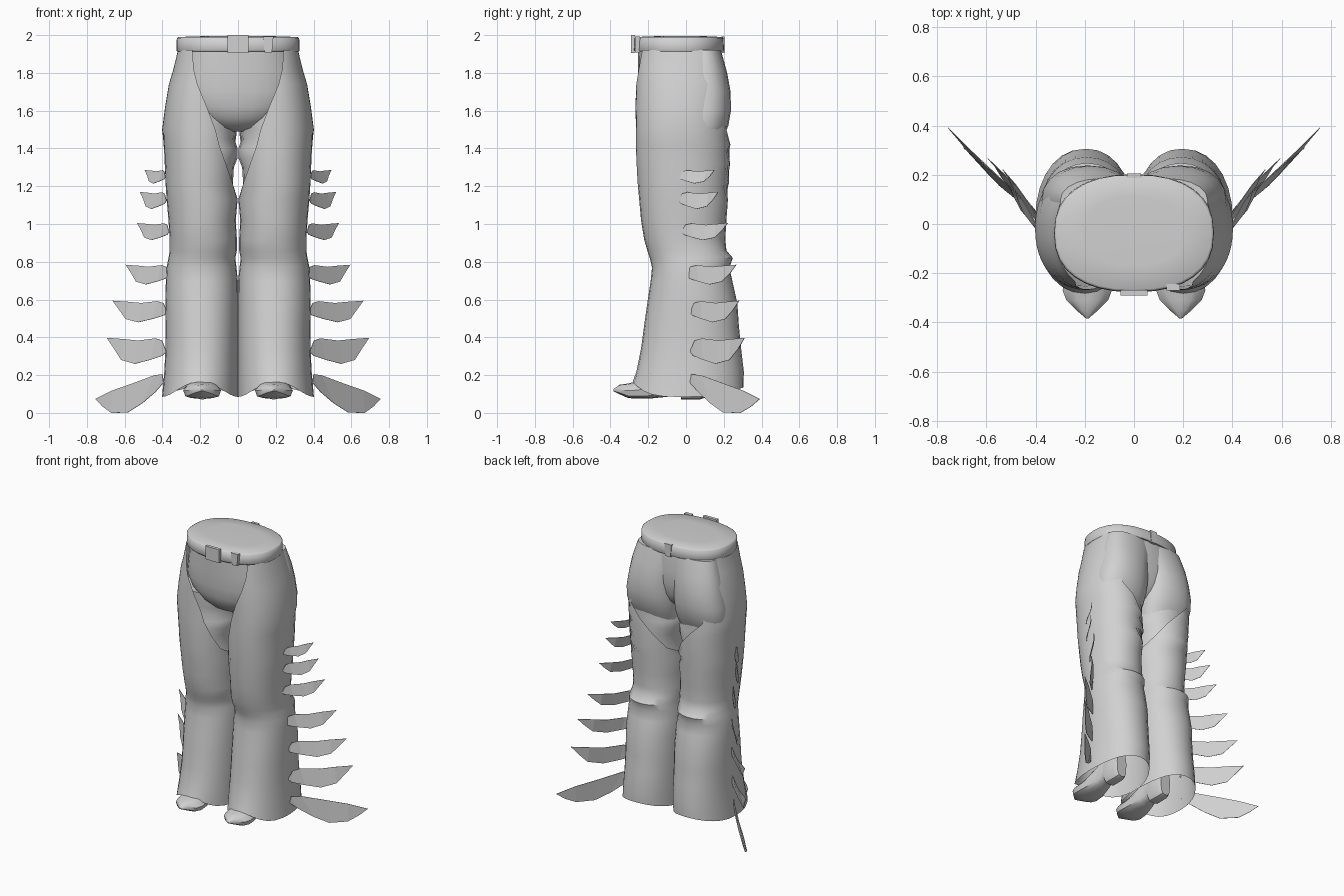
import bpy, bmesh, math

grey = bpy.data.materials.new("light grey")
grey.diffuse_color = (0.64, 0.64, 0.64, 1)


def make(name, verts, faces, mirror=False, smooth=40, recalc=True):
    me = bpy.data.meshes.new(name)
    me.from_pydata(verts, [], faces)
    bm = bmesh.new()
    bm.from_mesh(me)
    bmesh.ops.remove_doubles(bm, verts=bm.verts, dist=0.0005)
    if recalc:
        bmesh.ops.recalc_face_normals(bm, faces=bm.faces)
    bm.to_mesh(me)
    bm.free()
    me.materials.append(grey)
    ob = bpy.data.objects.new(name, me)
    bpy.context.collection.objects.link(ob)
    bpy.ops.object.select_all(action='DESELECT')
    ob.select_set(True)
    bpy.context.view_layer.objects.active = ob
    if smooth:
        bpy.ops.object.shade_smooth_by_angle(angle=math.radians(smooth))
    if mirror:
        m = ob.modifiers.new("mirror", 'MIRROR')
        m.use_mirror_merge = False
    return ob


def power(v, e):
    return math.copysign(abs(v) ** e, v)


def ring(x0, x1, y0, y1, t, n):
    """Point at angle t on a rounded rectangle spanning x0..x1, y0..y1."""
    return ((x0 + x1) / 2 + (x1 - x0) / 2 * power(math.cos(t), 2 / n),
            (y0 + y1) / 2 + (y1 - y0) / 2 * power(math.sin(t), 2 / n))


def grid_faces(rows, cols):
    return [(r * cols + c, r * cols + c + 1, (r + 1) * cols + c + 1, (r + 1) * cols + c)
            for r in range(rows - 1) for c in range(cols - 1)]


def loft(name, rows, seg=20, n=2.2, **kw):
    """Closed horizontal sections: z, x0, x1, y0, y1."""
    verts = []
    for z, x0, x1, y0, y1 in rows:
        verts += [(*ring(x0, x1, y0, y1, 2 * math.pi * i / seg, n), z) for i in range(seg + 1)]
    faces = grid_faces(len(rows), seg + 1)
    faces += [tuple(range(seg)), tuple((len(rows) - 1) * (seg + 1) + i for i in range(seg))]
    return make(name, verts, faces, **kw)


# Chaps: closed tubes below the crotch, open towards the middle above it
# z, inner x, outer x, front y, back y, front edge x, back edge x
chap_rows = [
    (1.92, 0, .318, -.258, .195, .24, .25), (1.82, 0, .342, -.264, .228, .235, .29),
    (1.74, 0, .366, -.266, .238, .215, .305), (1.62, 0, .386, -.268, .24, .165, .31),
    (1.50, 0, .402, -.265, .23, .12, .28), (1.42, 0, .394, -.266, .235, .10, .20),
    (1.32, 0, .388, -.262, .234, .065, .11), (1.22, 0, .384, -.257, .229, .03, .045),
    (1.13, .002, .378, -.248, .222, 0, 0), (1.02, .012, .368, -.238, .214, 0, 0),
    (.92, .006, .362, -.222, .208, 0, 0), (.86, .006, .362, -.205, .214, 0, 0),
    (.82, .014, .368, -.192, .248, 0, 0), (.77, .008, .378, -.18, .23, 0, 0),
    (.70, .001, .382, -.187, .245, 0, 0), (.58, 0, .385, -.205, .272, 0, 0),
    (.46, 0, .383, -.222, .28, 0, 0), (.34, 0, .384, -.238, .292, 0, 0),
    (.22, 0, .39, -.262, .306, 0, 0), (0, 0, .402, -.282, .305, 0, 0)]
N = 2.15


def edge_angle(edge, x0, x1):
    c = max(-1, min(1, (edge - (x0 + x1) / 2) / ((x1 - x0) / 2)))
    return math.acos(power(c, N / 2))


SEG = 28
verts = []
for z, x0, x1, y0, y1, ef, eb in chap_rows:
    tf, tb = edge_angle(ef, x0, x1), edge_angle(eb, x0, x1)
    for i in range(SEG + 1):
        t = -tf + (tf + tb) * i / SEG
        s = math.sin(t)
        hem = .085 + (.08 * s ** 4 if s < 0 else .05 * s * s)   # arched over the foot
        verts.append((*ring(x0, x1, y0, y1, t, N), z if z else hem))
make("chap_leg", verts, grid_faces(len(chap_rows), SEG + 1), mirror=True)

# Trousers showing between the chaps
loft("hips", [(1.93, -.305, .305, -.255, .185), (1.8, -.325, .325, -.253, .2),
              (1.7, -.34, .34, -.248, .195), (1.62, -.30, .30, -.238, .18),
              (1.56, -.24, .24, -.215, .15), (1.51, -.14, .14, -.17, .1),
              (1.49, -.06, .06, -.1, .05)], seg=28, n=2.3)
loft("buttock", [(1.92, -.05, .30, .0, .185), (1.8, -.02, .335, -.02, .218),
                 (1.7, 0, .355, -.04, .236), (1.6, .001, .375, -.05, .238),
                 (1.52, .003, .38, -.05, .224), (1.46, .01, .37, -.05, .2),
                 (1.4, .02, .34, -.05, .17)], mirror=True)
loft("inner_thigh", [(1.6, .002, .37, -.205, .2), (1.5, .004, .38, -.2, .2),
                     (1.45, .02, .375, -.195, .198), (1.4, .002, .37, -.2, .2),
                     (1.35, .002, .368, -.2, .2), (1.3, .022, .366, -.2, .2),
                     (1.2, .028, .355, -.2, .195), (1.1, .015, .345, -.19, .18)], mirror=True)

# Belt with a closed, slightly domed top
loft("belt", [(1.912, -.322, .322, -.272, .198), (1.92, -.326, .326, -.277, .202),
              (1.984, -.324, .324, -.275, .2), (1.99, -.315, .315, -.266, .192),
              (1.994, -.2, .2, -.17, .11)], seg=32, n=2.35, smooth=60)


def plate(name, cx, y, z0, z1, w_low, w_top, d):
    v = [(cx + sx * (w_top if z == z1 else w_low) / 2, y + sy * d / 2, z)
         for z in (z0, z1) for sx, sy in ((-1, -1), (1, -1), (1, 1), (-1, 1))]
    make(name, v, [(0, 1, 2, 3), (4, 5, 6, 7)] + [(i, (i + 1) % 4, (i + 1) % 4 + 4, i + 4) for i in range(4)],
         smooth=0)


plate("buckle", 0, -.28, 1.905, 2.0, .11, .11, .022)
plate("front_belt_loop", .16, -.257, 1.908, 1.993, .04, .055, .025)
plate("back_belt_loop", 0, .196, 1.905, 1.993, .04, .055, .018)

# Boots: pointed toe, arched sole and heel, as sections along y
# y, half width, bottom z, top z
boot_rows = [(-.385, .004, .115, .125), (-.35, .045, .098, .15), (-.31, .085, .08, .155),
             (-.27, .1, .075, .165), (-.2, .095, .075, .18), (-.1, .07, .085, .25),
             (-.06, .06, .1, .3), (-.03, .058, .1, .31), (-.025, .058, .07, .31),
             (.07, .055, .07, .31), (.1, .04, .08, .3)]
verts = []
for y, w, z0, z1 in boot_rows:
    for i in range(13):
        a = 2 * math.pi * i / 12
        k = math.sin(a)
        verts.append((.19 + w * power(math.cos(a), .8) * (1 if k < .3 else .85), y,
                      (z0 + z1) / 2 + (z1 - z0) / 2 * power(k, .8 if k > 0 else .5)))
make("boot", verts, grid_faces(len(boot_rows), 13) + [tuple(range(12)), tuple(130 + i for i in range(12))],
     mirror=True)

# Feathers down the outer seams, swept outward and back
# root x, tip x, root y, tip y, bottom z, top z
feathers = [(.385, .495, -.04, .15, 1.215, 1.29), (.38, .52, -.04, .17, 1.08, 1.175),
            (.365, .535, -.025, .22, .915, 1.01), (.365, .595, 0, .265, .68, .79),
            (.375, .665, .02, .28, .48, .6), (.38, .695, .02, .31, .26, .405)]
leaf = [(0, .45), (.08, .85), (.2, .93), (.5, .85), (.72, .9), (1, .95),
        (.88, .55), (.74, .14), (.5, 0), (.25, .15), (.06, .3)]
long_leaf = [(0, .78), (.02, 1), (.15, .97), (.5, .74), (.75, .58), (1, .36),
             (.88, .16), (.74, .0), (.5, .01), (.3, .25), (.12, .54)]
for i, f in enumerate(feathers + [(.395, .757, .02, .39, 0, .205)]):
    x0, x1, y0, y1, z0, z1 = f
    shape = long_leaf if i == 6 else leaf
    # blades lean slightly from the vertical
    lean = [.02 * (.5 - v) * min(1, 4 * u * (1 - u)) for u, v in shape]
    pts = [(x0 + (x1 - x0) * u + d, y0 + (y1 - y0) * u - d, z0 + (z1 - z0) * v)
           for (u, v), d in zip(shape, lean)]
    # quads bridging the upper and lower edges, facing outward
    faces = [(0, 10, 1), (1, 10, 9, 2), (2, 9, 8, 3), (3, 8, 7, 4), (4, 7, 6, 5)]
    ob = make(f"feather_{i + 1}", pts, faces, mirror=True, smooth=0, recalc=False)
    ob.modifiers.new("thickness", 'SOLIDIFY').thickness = .003
